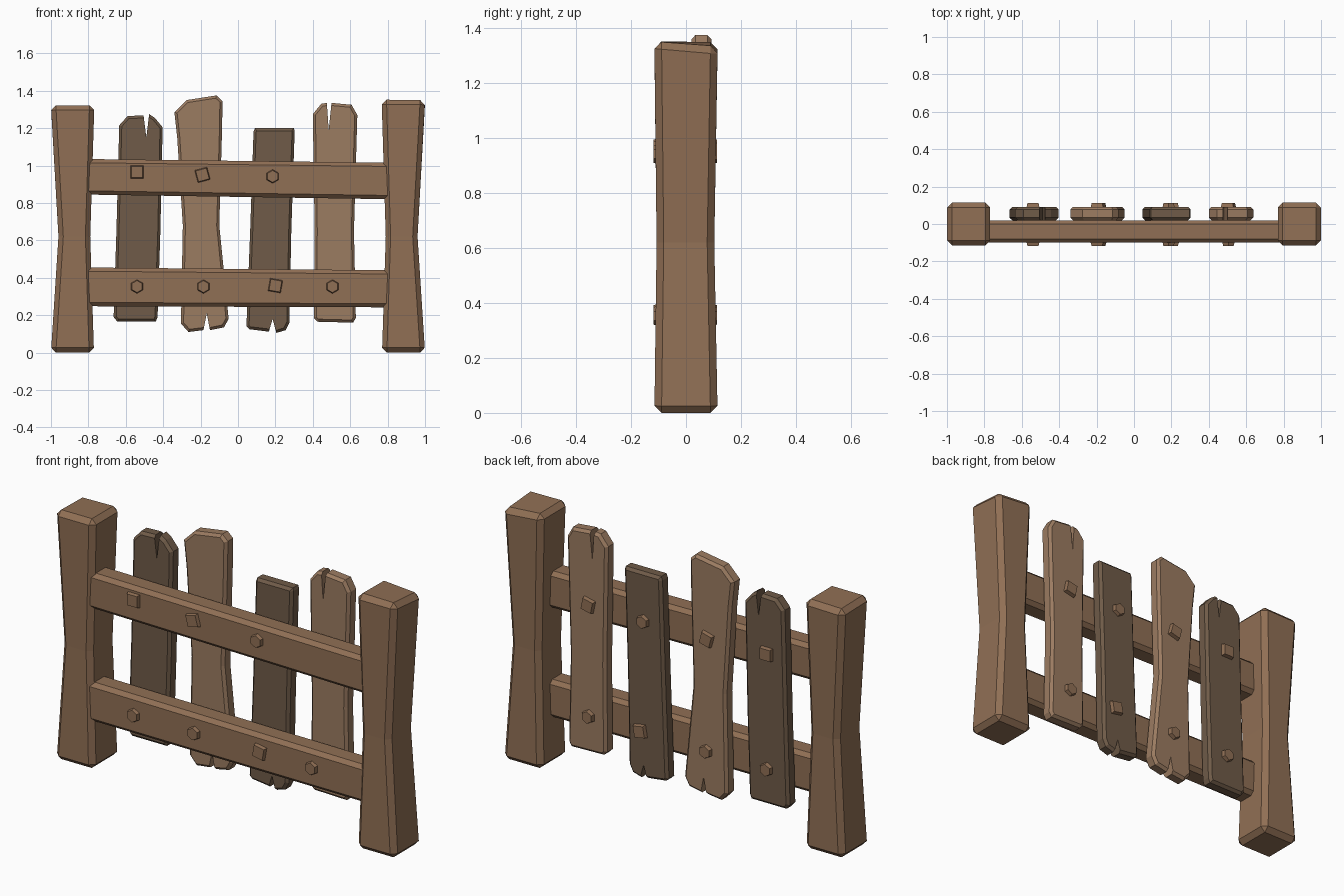
import bpy, bmesh
from math import radians
from mathutils import Matrix

if "Cube" in bpy.data.objects:
    bpy.data.objects.remove(bpy.data.objects["Cube"])


def material(name, rgb):
    m = bpy.data.materials.new(name)
    m.diffuse_color = (*rgb, 1)
    m.use_nodes = True
    m.node_tree.nodes["Principled BSDF"].inputs["Base Color"].default_value = m.diffuse_color
    return m


FRAME = material("frame_wood", (0.28, 0.16, 0.09))
LIGHT = material("light_wood", (0.33, 0.20, 0.12))
DARK = material("dark_wood", (0.16, 0.105, 0.065))


def finish(bm, name, mat):
    bmesh.ops.recalc_face_normals(bm, faces=bm.faces)
    mesh = bpy.data.meshes.new(name)
    bm.to_mesh(mesh)
    bm.free()
    mesh.materials.append(mat)
    obj = bpy.data.objects.new(name, mesh)
    bpy.context.collection.objects.link(obj)


def loft(name, rings, bevel):
    """Four-sided beam through corner rings; every edge but the middle loops is chamfered."""
    bm = bmesh.new()
    loops = [[bm.verts.new(p) for p in ring] for ring in rings]
    for a, b in zip(loops, loops[1:]):
        for i in range(4):
            j = (i + 1) % 4
            bm.faces.new((a[i], a[j], b[j], b[i]))
    bm.faces.new(loops[0])
    bm.faces.new(loops[-1])
    middle = {v for loop in loops[1:-1] for v in loop}
    edges = [e for e in bm.edges if not set(e.verts) <= middle]
    bmesh.ops.bevel(bm, geom=edges, offset=bevel, segments=1, affect='EDGES', profile=0.5)
    finish(bm, name, FRAME)


def plank(name, outline, mat, notch):
    """Extruded outline with chamfered rims; the crack at index notch stays sharp."""
    bm = bmesh.new()
    n = len(outline)
    front = [bm.verts.new((x, 0.02, z)) for x, z in outline]
    back = [bm.verts.new((x, 0.092, z)) for x, z in outline]
    bm.faces.new(front)
    bm.faces.new(back)
    for i in range(n):
        j = (i + 1) % n
        bm.faces.new((front[i], front[j], back[j], back[i]))
    rims = [bm.edges.get((side[i], side[(i + 1) % n])) for side in (front, back)
            for i in range(n) if notch not in (i, (i + 1) % n)]
    bmesh.ops.recalc_face_normals(bm, faces=bm.faces)
    bmesh.ops.bevel(bm, geom=rims, offset=0.014, segments=1, affect='EDGES', profile=0.5)
    finish(bm, name, mat)


def bolt(name, x, z, sides, angle, front):
    bm = bmesh.new()
    r = 0.039 if sides == 6 else 0.051
    spin = radians(angle + (45 if sides == 4 else 0))
    y, tilt, depth = (-0.105, 90, 0.026) if front else (0.096, -90, 0.032)
    mat = (Matrix.Translation((x, y, z)) @ Matrix.Rotation(radians(tilt), 4, 'X')
           @ Matrix.Rotation(spin, 4, 'Z'))
    bmesh.ops.create_cone(bm, cap_ends=True, segments=sides, radius1=r,
                          radius2=r * 0.82, depth=depth, matrix=mat)
    finish(bm, name, FRAME)


# Posts with a narrow waist and slightly uneven tops
def post(name, s, top, dip):
    def ring(outer, inner, y0, y1, z, drop=0):
        return [(s * outer, y0, z), (s * inner, y0, z), (s * inner, y1, z), (s * outer, y1, z - drop)]
    loft(name, [ring(1.0, 0.77, -0.115, 0.115, 0),
                ring(0.96, 0.79, -0.107, 0.103, 0.62),
                ring(1.0, 0.768, -0.115, 0.115, top, dip)], 0.026)


post("left_post", -1, 1.322, 0.005)
post("right_post", 1, 1.352, 0.02)


# Two slightly sloping cross rails
for name, ends in (("upper_rail", ((0.845, 1.035), (0.82, 1.015))),
                   ("lower_rail", ((0.248, 0.455), (0.242, 0.44)))):
    loft(name, [[(x, -0.1, a), (x, 0.02, a), (x, 0.02, b), (x, -0.1, b)]
                for x, (a, b) in zip((-0.82, 0.82), ends)], 0.02)

# Weathered planks behind the rails
plank("plank_1", [(-.65, .65), (-.665, .19), (-.645, .165), (-.44, .165), (-.43, .19),
                  (-.415, .65), (-.403, 1.205), (-.445, 1.255), (-.475, 1.275), (-.49, 1.15),
                  (-.505, 1.268), (-.59, 1.265), (-.635, 1.215)], DARK, 9)
plank("plank_2", [(-.295, .68), (-.305, .155), (-.265, .11), (-.185, .12), (-.167, .21),
                  (-.15, .12), (-.075, .135), (-.05, .18), (-.1, .68), (-.085, 1.2),
                  (-.083, 1.345), (-.115, 1.375), (-.275, 1.35), (-.34, 1.285),
                  (-.325, 1.15)], LIGHT, 4)
plank("plank_3", [(.065, .65), (.045, .14), (.06, .125), (.165, .112), (.185, .18),
                  (.205, .105), (.255, .12), (.275, .16), (.285, .65), (.303, 1.185),
                  (.298, 1.2), (.09, 1.2), (.083, 1.18)], DARK, 4)
plank("plank_4", [(.41, .65), (.405, .185), (.425, .165), (.615, .16), (.63, .185),
                  (.62, .65), (.638, 1.27), (.607, 1.325), (.5, 1.335), (.485, 1.19),
                  (.475, 1.335), (.445, 1.33), (.4, 1.275)], LIGHT, 9)

# Square and hexagonal bolt heads on both sides; one front head is missing
for i, (x, z, sides, angle) in enumerate((
        (-.54, .965, 4, 0), (-.19, .95, 4, 15), (.185, .942, 6, 0), (.505, .945, 4, 12),
        (-.54, .353, 6, 0), (-.185, .353, 6, 0), (.2, .358, 4, -10), (.505, .353, 6, 0))):
    if i != 3:
        bolt(f"front_bolt_{i + 1}", x, z, sides, angle, True)
    bolt(f"back_bolt_{i + 1}", x, z, sides, -angle, False)
